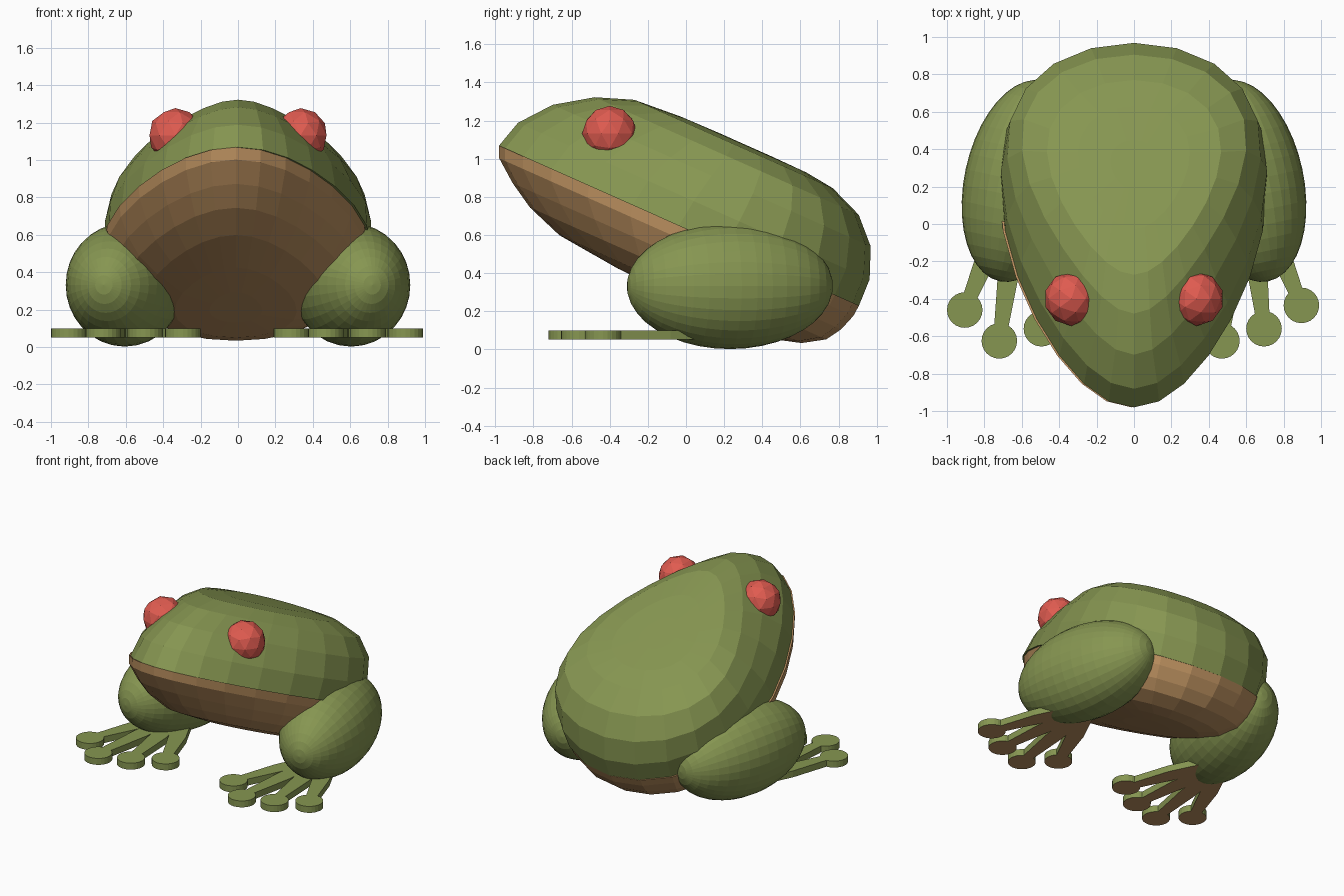
import bpy, bmesh, math
from mathutils import Matrix, Vector

cube = bpy.data.objects.get("Cube")
if cube:
    bpy.data.objects.remove(cube, do_unlink=True)


def material(name, rgb):
    m = bpy.data.materials.new(name)
    m.use_nodes = True
    m.diffuse_color = (*rgb, 1)
    m.node_tree.nodes["Principled BSDF"].inputs["Base Color"].default_value = (*rgb, 1)
    return m


GREEN = material("leaf green", (0.24, 0.305, 0.083))
BROWN = material("belly brown", (0.5, 0.28, 0.115))
RED = material("eye red", (0.74, 0.105, 0.08))


def finish(name, bm, *mats):
    bmesh.ops.recalc_face_normals(bm, faces=bm.faces[:])
    mesh = bpy.data.meshes.new(name)
    bm.to_mesh(mesh)
    bm.free()
    for m in mats:
        mesh.materials.append(m)
    obj = bpy.data.objects.new(name, mesh)
    bpy.context.collection.objects.link(obj)
    return obj


# Body: two egg-shaped shells stacked on a plane that slopes down to the rear
SLOPE = math.radians(24)
SEAM = 0.577
SIDES = 24


def shell(name, rings, mat, shift):
    """rings: height from seam, front end, rear end, width factor, taper"""
    bm = bmesh.new()
    loops = []
    for h, front, rear, wide, taper in rings:
        loop = []
        for i in range(SIDES):
            a = math.tau * i / SIDES
            t = math.cos(a)
            x = 0.71 * wide * math.sin(a) * (0.97 + taper * t)
            u = (front + rear) / 2 + t * (rear - front) / 2
            w = SEAM + h
            y = u * math.cos(SLOPE) + w * math.sin(SLOPE)
            z = w * math.cos(SLOPE) - u * math.sin(SLOPE)
            loop.append(bm.verts.new((x + shift, y, z)))
        loops.append(loop)
    for a, b in zip(loops, loops[1:]):
        for i in range(SIDES):
            j = (i + 1) % SIDES
            bm.faces.new((a[i], a[j], b[j], b[i]))
    bm.faces.new(loops[0])
    bm.faces.new(loops[-1])
    return finish(name, bm, mat)


shell("back", [
    (0, -1.33, 0.735, 1, 0.25),
    (0.15, -1.288, 0.73, 0.99, 0.3),
    (0.31, -1.16, 0.665, 0.92, 0.4),
    (0.436, -0.975, 0.54, 0.81, 0.42),
    (0.508, -0.78, 0.36, 0.64, 0.35),
    (0.527, -0.52, 0.2, 0.42, 0.25),
    (0.53, -0.3, 0.0, 0.18, 0.2),
], GREEN, 0)

shell("belly", [
    (0, -1.33, 0.735, 1, 0.25),
    (-0.06, -1.302, 0.73, 0.99, 0.25),
    (-0.15, -1.185, 0.7, 0.93, 0.27),
    (-0.23, -1.05, 0.65, 0.84, 0.28),
    (-0.3, -0.85, 0.54, 0.68, 0.28),
    (-0.335, -0.5, 0.42, 0.46, 0.25),
    (-0.345, -0.2, 0.2, 0.2, 0.2),
], BROWN, -0.012)


# Thighs: long ellipsoids, toed out at the front
def thigh(name, side):
    bm = bmesh.new()
    bmesh.ops.create_uvsphere(bm, u_segments=32, v_segments=20, radius=1)
    place = (Matrix.Translation((0.605 * side, 0.23, 0.332))
             @ Matrix.Rotation(math.radians(12) * side, 4, "Z")
             @ Matrix.Diagonal((0.302, 0.548, 0.33, 1))
             @ Matrix.Rotation(math.pi / 2, 4, "X"))
    bm.transform(place)
    return finish(name, bm, GREEN)


# Feet: four flat toes fanning out from the heel, each with a round pad
TOES = [(-0.31, -0.46), (-0.125, -0.625), (0.1, -0.56), (0.3, -0.435)]
FOOT_LOW, FOOT_HIGH = 0.052, 0.1


def slab(bm, outline):
    low = [bm.verts.new((p.x, p.y, FOOT_LOW)) for p in outline]
    high = [bm.verts.new((p.x, p.y, FOOT_HIGH)) for p in outline]
    bm.faces.new(low[::-1])
    bm.faces.new(high)
    for i in range(len(low)):
        j = (i + 1) % len(low)
        bm.faces.new((low[i], low[j], high[j], high[i]))


def foot(name, x):
    bm = bmesh.new()
    heel = Vector((x, 0.3))
    for toe in TOES:
        tip = Vector((x + toe[0], toe[1]))
        along = (tip - heel).normalized()
        across = Vector((-along.y, along.x))
        stations = [(heel, 0.03), (heel.lerp(tip, 0.55), 0.06), (tip, 0.033)]
        slab(bm, [p - across * r for p, r in stations]
             + [p + across * r for p, r in reversed(stations)])
        slab(bm, [tip + 0.095 * Vector((math.cos(a), math.sin(a)))
                  for a in (math.tau * i / 24 for i in range(24))])
    bm.normal_update()
    bmesh.ops.recalc_face_normals(bm, faces=bm.faces[:])
    for f in bm.faces:
        f.material_index = 1 if f.normal.z < -0.5 else 0
    return finish(name, bm, GREEN, BROWN)


# Eyes: faceted balls half sunk into the head
def eye(name, side):
    bm = bmesh.new()
    bmesh.ops.create_icosphere(bm, subdivisions=2, radius=0.145)
    bm.transform(Matrix.Translation((0.335 * side, -0.4, 1.132)))
    return finish(name, bm, RED)


for label, side in (("left", 1), ("right", -1)):
    thigh(label + "_thigh", side)
    foot(label + "_foot", 0.595 * side)
    eye(label + "_eye", side)
